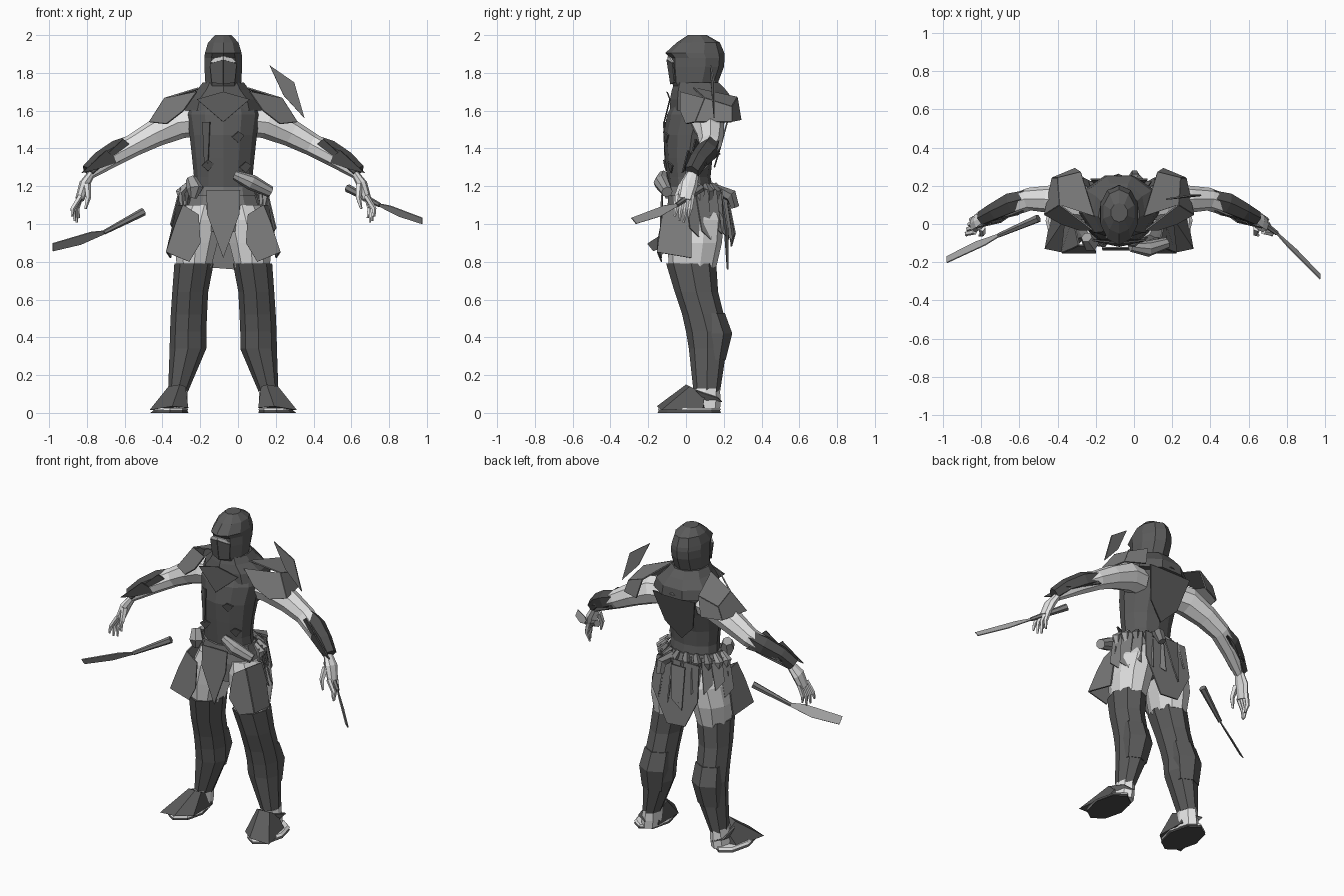
import bpy, bmesh, math, random
from mathutils import Vector

random.seed(4)
default_cube = bpy.data.objects.get("Cube")
if default_cube:
    bpy.data.objects.remove(default_cube)

CENTRE = -.078                      # body's own mirror plane
SIDES = (("left", 1), ("right", -1))


def make_material(name, value):
    mat = bpy.data.materials.new(name)
    mat.use_nodes = True
    colour = (value, value, value, 1)
    mat.diffuse_color = colour
    shader = mat.node_tree.nodes["Principled BSDF"]
    shader.inputs["Base Color"].default_value = colour
    shader.inputs["Roughness"].default_value = .9
    return mat


dark_cloth = make_material("dark cloth", .105)
leather = make_material("dark leather", .075)
grey_cloth = make_material("grey cloth", .2)
pad_cloth = make_material("shoulder cloth", .19)
pouch_hide = make_material("light pouch hide", .36)
skin = make_material("pale skin", .78)
trouser = make_material("pale trousers", .7)
steel = make_material("steel", .38)


def finish(name, bm, mat, thickness=0):
    bmesh.ops.recalc_face_normals(bm, faces=bm.faces)
    mesh = bpy.data.meshes.new(name)
    bm.to_mesh(mesh)
    bm.free()
    mesh.materials.append(mat)
    obj = bpy.data.objects.new(name, mesh)
    bpy.context.collection.objects.link(obj)
    if thickness:
        solid = obj.modifiers.new("thickness", "SOLIDIFY")
        solid.thickness = thickness
        solid.offset = 0
    return obj


def skin_rings(name, rings, mat):
    """Bridge rings of points into a closed faceted body."""
    bm = bmesh.new()
    loops = [[bm.verts.new(p) for p in ring] for ring in rings]
    count = len(loops[0])
    for low, high in zip(loops, loops[1:]):
        for i in range(count):
            j = (i + 1) % count
            bm.faces.new((low[i], low[j], high[j], high[i]))
    bm.faces.new(loops[0])
    bm.faces.new(loops[-1])
    return finish(name, bm, mat)


def stack(name, sections, mat, side=1, count=10):
    """Horizontal rings: height, sideways offset, half width, front y, back y."""
    rings = []
    for z, offset, half, front, back in sections:
        mid, depth = (front + back) / 2, (back - front) / 2
        angles = [math.tau * i / count for i in range(count)]
        rings.append([(CENTRE + side * (offset + half * math.sin(a)),
                       mid - depth * math.cos(a), z) for a in angles])
    return skin_rings(name, rings, mat)


def place(point, side=1):
    return Vector((CENTRE + side * point[0], point[1], point[2]))


def limb(name, path, radii, mat, side=1, count=8, flat=1):
    """Tube along a path, square to its direction."""
    points = [place(p, side) for p in path]
    rings = []
    for i, (p, radius) in enumerate(zip(points, radii)):
        along = points[min(i + 1, len(points) - 1)] - points[max(i - 1, 0)]
        across = along.cross(Vector((0, 1, 0))).normalized()
        other = along.cross(across).normalized()
        angles = [math.tau * k / count for k in range(count)]
        rings.append([p + across * radius * math.cos(a) * flat
                      + other * radius * math.sin(a) for a in angles])
    return skin_rings(name, rings, mat)


def sheet(name, outline, mat, side=1, thickness=.008):
    bm = bmesh.new()
    bm.faces.new([bm.verts.new(place(p, side)) for p in outline])
    return finish(name, bm, mat, thickness)


# Head: hood with overhanging brow, mask and eye opening
stack("hood", [(1.62, 0, .15, -.04, .26), (1.7, 0, .105, -.055, .2),
               (1.75, 0, .1, -.075, .17), (1.83, 0, .105, -.085, .2),
               (1.88, 0, .105, -.085, .205), (1.905, 0, .102, -.11, .203),
               (1.96, 0, .085, -.05, .18), (2, 0, .045, .01, .11)], dark_cloth)
for side_name, side in SIDES:
    sheet(side_name + "_eye_opening", [(0, -.093, 1.855), (.07, -.066, 1.855),
          (.045, -.08, 1.88), (0, -.095, 1.888)], skin, side)
    sheet(side_name + "_mask_fold", [(0, -.1, 1.87), (.07, -.068, 1.85),
          (.06, -.06, 1.75), (0, -.08, 1.74)], dark_cloth, side)

# Torso and cowl
stack("torso", [(1.14, 0, .165, -.09, .15), (1.25, 0, .155, -.1, .13),
                (1.35, 0, .165, -.11, .14), (1.47, 0, .178, -.12, .18),
                (1.58, 0, .195, -.1, .22), (1.67, 0, .165, -.05, .22),
                (1.73, 0, .08, 0, .16)], dark_cloth, count=12)
stack("cowl", [(1.6, 0, .215, -.085, .265), (1.66, 0, .195, -.085, .26),
               (1.71, 0, .14, -.075, .22), (1.75, 0, .11, -.06, .18)],
      dark_cloth, count=9)
sheet("cowl_point", [(-.14, -.085, 1.66), (0, -.115, 1.54), (.14, -.085, 1.66),
                     (0, -.1, 1.7)], dark_cloth)
sheet("back_panel", [(-.15, .235, 1.6), (.15, .235, 1.6), (.1, .18, 1.4),
                     (0, .15, 1.3), (-.1, .18, 1.4)], dark_cloth)
stack("belt", [(1.15, 0, .18, -.11, .165), (1.2, 0, .17, -.11, .15)], grey_cloth)
stack("hips", [(.96, 0, .17, -.09, .18), (1.08, 0, .2, -.1, .2),
               (1.17, 0, .17, -.09, .15)], grey_cloth)

# Tabard, rear cloth and belt bundle
sheet("front_tabard", [(-.09, -.125, 1.18), (.09, -.125, 1.18),
                       (.085, -.135, 1.05), (0, -.13, .82), (-.085, -.135, 1.05)],
      grey_cloth)
sheet("rear_cloth", [(-.15, .19, 1.17), (.15, .19, 1.17), (.17, .22, .98),
                     (.06, .22, .76), (-.07, .22, .77), (-.16, .22, .95)], grey_cloth)
sheet("rear_tail", [(-.07, .22, 1.15), (.03, .22, 1.15), (0, .26, .95),
                    (-.06, .24, .88)], grey_cloth)
limb("belt_bundle", [(.06, -.12, 1.26), (.15, -.13, 1.22), (.25, -.1, 1.17)],
     (.025, .042, .03), pouch_hide)
limb("belt_pouch", [(-.17, -.07, 1.24), (-.15, -.1, 1.19), (-.16, -.09, 1.14)],
     (.03, .045, .02), pouch_hide, count=6)
limb("rear_pouch", [(.06, .16, 1.18), (.09, .24, 1.15), (.08, .26, 1.09)],
     (.03, .035, .025), grey_cloth, count=6)

# Small buckles and straps on the chest
for name, x, z in (("low_buckle", -.08, 1.31), ("rib_buckle", .08, 1.46),
                   ("waist_buckle", .12, 1.3)):
    y = -.122 + 3 * x * x
    sheet(name, [(x - .035, y - .01, z), (x, y - .015, z + .03),
                 (x + .03, y + .01, z + .01), (x, y, z - .03)], dark_cloth)
sheet("chest_strap", [(-.11, -.1, 1.54), (-.07, -.118, 1.54),
                      (-.08, -.11, 1.32), (-.1, -.1, 1.32)], dark_cloth)

for side_name, side in SIDES:
    def label(part):
        return side_name + "_" + part

    # Shoulder cloth draped over the arm
    sheet(label("shoulder_front"), [(.14, -.03, 1.7), (.31, .1, 1.665),
          (.39, .05, 1.54), (.3, -.0, 1.53), (.21, -.03, 1.6)], pad_cloth, side)
    sheet(label("shoulder_top"), [(.13, .04, 1.72), (.2, .27, 1.67),
          (.32, .24, 1.62), (.31, .1, 1.665)], pad_cloth, side)
    sheet(label("shoulder_back"), [(.2, .27, 1.67), (.23, .29, 1.55),
          (.35, .24, 1.54), (.32, .24, 1.62)], pad_cloth, side)
    sheet(label("shoulder_outside"), [(.31, .1, 1.665), (.32, .24, 1.62),
          (.35, .24, 1.54), (.39, .05, 1.54)], pad_cloth, side)

    # Bare arm, bracer over its outer side, and hand
    limb(label("arm"), [(.13, .1, 1.55), (.23, .115, 1.54), (.36, .13, 1.48),
         (.47, .13, 1.42), (.58, .09, 1.36), (.71, .03, 1.27)],
         (.085, .088, .072, .06, .055, .035), skin, side)
    limb(label("bracer"), [(.47, .135, 1.425), (.56, .11, 1.385),
         (.65, .065, 1.335), (.715, .03, 1.275)],
         (.05, .06, .05, .042), leather, side, count=6)
    for part, x, y, z in (("upper", .53, .05, 1.39), ("lower", .62, .01, 1.33),
                          ("rear", .55, .13, 1.37)):
        sheet(label(part + "_bracer_plate"), [(x - .07, y + .05, z - .0),
              (x, y, z + .06), (x + .13, y - .03, z - .06),
              (x + .05, y - .01, z - .04)], leather, side)
    limb(label("palm"), [(.69, .04, 1.28), (.735, .015, 1.21), (.76, -.005, 1.13)],
         (.03, .048, .04), skin, side, flat=.6)
    for finger in range(4):
        shift = finger * .024 - .04
        limb(label("finger"), [(.755, shift, 1.15), (.785 - shift / 3, shift - .01, 1.08),
             (.78 - shift / 2, shift - .02, 1 + abs(shift))],
             (.015, .013, .006), skin, side, count=5)
    limb(label("thumb"), [(.72, -.02, 1.21), (.715, -.05, 1.14), (.73, -.06, 1.08)],
         (.02, .015, .007), skin, side, count=5)

    # Thigh, legging and calf guard
    stack(label("thigh"), [(.77, .155, .095, -.09, .16), (.9, .145, .12, -.1, .19),
          (1.02, .12, .12, -.1, .2), (1.1, .1, .1, -.08, .17)], trouser, side)
    stack(label("legging"), [(.11, .24, .052, .04, .18), (.34, .187, .097, .015, .215),
          (.43, .186, .096, .0, .225), (.52, .182, .096, -.02, .2),
          (.64, .175, .095, -.06, .17), (.79, .155, .104, -.105, .16)],
          dark_cloth, side, count=8)
    stack(label("calf_guard"), [(.28, .2, .08, .08, .21), (.42, .188, .1, .06, .245),
          (.53, .182, .09, .04, .205)], dark_cloth, side, count=6)

    # Foot with pale ankle wrap and splayed toe guard
    stack(label("heel"), [(.01, .25, .056, .0, .18), (.06, .245, .056, .01, .183),
          (.13, .24, .052, .03, .18)], skin, side, count=8)
    for part, low, high, mat in (("sole", 0, .014, leather), ("toes", .014, .027, skin)):
        stack(label(part), [(low, .285, .1, -.15, .185), (high, .28, .09, -.145, .18)],
              mat, side, count=8)
    bm = bmesh.new()
    toe = [(.185, -.08, .027), (.27, -.155, .035), (.39, -.13, .015), (.35, .09, .02),
           (.19, .12, .025)]
    base = [bm.verts.new(place(p, side)) for p in toe]
    top = [bm.verts.new(place(p, side)) for p in
           ((.2, .02, .14), (.23, .0, .15), (.29, .02, .14), (.29, .1, .1), (.2, .1, .1))]
    for i in range(5):
        j = (i + 1) % 5
        bm.faces.new((base[i], base[j], top[j], top[i]))
    bm.faces.new(base)
    bm.faces.new(top)
    finish(label("toe_guard"), bm, dark_cloth)
    sheet(label("ankle_strap"), [(.24, .19, .06), (.3, .17, .08), (.305, .05, .12),
          (.3, .1, .07)], grey_cloth, side)

    # Hip flaps: a bent front panel and hanging strips round the side
    sheet(label("hip_flap_front"), [(.13, -.12, 1.05), (.21, -.11, 1.1),
          (.25, -.13, 1), (.3, -.15, .85), (.18, -.13, .8), (.12, -.15, .9)],
          grey_cloth, side)
    sheet(label("hip_flap_side"), [(.21, -.11, 1.1), (.24, .03, 1.1),
          (.28, .03, .82), (.3, -.15, .85), (.25, -.13, 1)], grey_cloth, side)
    for strip in range(5):
        angle = .1 + strip * .33
        out, deep = math.cos(angle), math.sin(angle)
        drop = random.uniform(.9, 1.02)
        sheet(label("hip_strip"), [(.2 * out + .03, .16 * deep - .02, 1.19),
              (.2 * out, .16 * deep + .05, 1.18), (.25 * out, .2 * deep + .05, drop),
              (.26 * out + .02, .2 * deep, drop + .05)], grey_cloth, side)
        limb(label("belt_knot"), [(.19 * out, .15 * deep, 1.21),
             (.22 * out + .01, .18 * deep, 1.17), (.22 * out, .18 * deep, 1.1)],
             (.015, .028, .01), pouch_hide if strip < 2 else grey_cloth, side, count=5)

# Loose cloth plate above the left shoulder
sheet("loose_shoulder_plate", [(.245, .13, 1.84), (.375, .15, 1.75),
      (.43, .15, 1.56), (.32, .14, 1.68)], pad_cloth)


# Short swords: grip tube and tilted single-edged blade
def sword(name, grip_end, guard, tip, drop):
    grip_end, guard, tip = Vector(grip_end), Vector(guard), Vector(tip)
    shift = Vector((CENTRE, 0, 0))
    limb(name + "_grip", [grip_end - shift, guard - shift], (.022, .012), grey_cloth, count=6)
    edge = Vector((0, drop * -.8, drop))
    outline = [guard + edge * .2, guard.lerp(tip, .25) + edge * .5, tip + edge * .5,
               tip - edge * .4, guard.lerp(tip, .45) - edge * .6, guard - edge * .2]
    sheet(name + "_blade", [p - shift for p in outline], steel, thickness=.006)


sword("right_sword", (-.5, .03, 1.065), (-.71, -.06, .955), (-.98, -.185, .875), .045)
sword("left_sword", (.58, .08, 1.19), (.75, -.05, 1.1), (.975, -.275, 1.015), .035)
